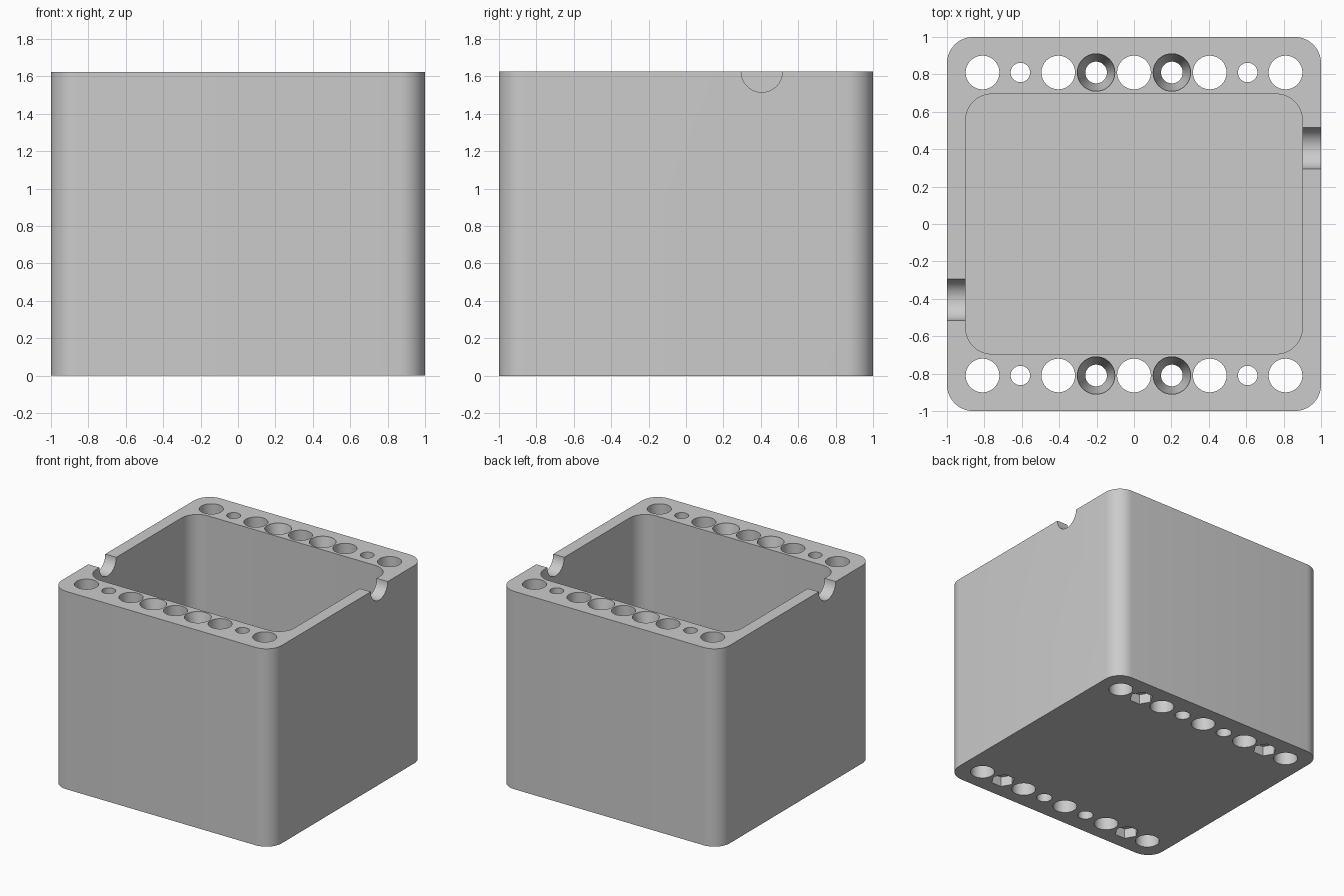
import bpy, bmesh, math
from mathutils import Matrix, Vector

if "Cube" in bpy.data.objects:
    bpy.data.objects.remove(bpy.data.objects["Cube"], do_unlink=True)

HEIGHT = 1.625
ROW_Y = 0.81
PITCH = 0.2025


def rounded_rect(hx, hy, r, z, steps=10):
    """Ring of points around a rectangle with round corners."""
    ring = []
    for k, (sx, sy) in enumerate([(1, 1), (-1, 1), (-1, -1), (1, -1)]):
        for i in range(steps + 1):
            a = math.pi / 2 * (k + i / steps)
            ring.append(Vector((sx * (hx - r) + r * math.cos(a),
                                sy * (hy - r) + r * math.sin(a), z)))
    return ring


def circle(x, y, r, z, sides=48):
    return [Vector((x + r * math.cos(math.tau * i / sides),
                    y + r * math.sin(math.tau * i / sides), z)) for i in range(sides)]


def loft(bm, rings):
    """Closed solid through a stack of rings, lowest first."""
    loops = [[bm.verts.new(p) for p in ring] for ring in rings]
    n = len(loops[0])
    for low, high in zip(loops, loops[1:]):
        for i in range(n):
            j = (i + 1) % n
            bm.faces.new((low[i], low[j], high[j], high[i]))
    bm.faces.new(loops[0][::-1])
    bm.faces.new(loops[-1])


def make_object(name, bm):
    mesh = bpy.data.meshes.new(name)
    bmesh.ops.recalc_face_normals(bm, faces=bm.faces[:])
    bm.to_mesh(mesh)
    bm.free()
    ob = bpy.data.objects.new(name, mesh)
    bpy.context.collection.objects.link(ob)
    return ob


# Outer block
bm = bmesh.new()
loft(bm, [rounded_rect(1, 1, 0.14, 0), rounded_rect(1, 1, 0.14, HEIGHT)])
box = make_object("open_box", bm)

# Inner cavity
bm = bmesh.new()
loft(bm, [rounded_rect(0.9, 0.695, 0.14, 0.1), rounded_rect(0.9, 0.695, 0.14, HEIGHT + 0.1)])
cavity = make_object("cavity_cutter", bm)

# Vertical bores: wide, narrow and countersunk
bores = bmesh.new()
pockets = bmesh.new()
for y in (-ROW_Y, ROW_Y):
    for i in range(-4, 5):
        x = i * PITCH
        if i % 2 == 0:
            profile = [(0.09, -0.1), (0.09, HEIGHT + 0.1)]
        elif abs(i) == 3:
            profile = [(0.052, -0.1), (0.052, HEIGHT + 0.1)]
        else:
            profile = [(0.058, -0.1), (0.058, HEIGHT - 0.1), (0.1, HEIGHT - 0.01),
                       (0.1, HEIGHT + 0.1)]
        loft(bores, [circle(x, y, r, z) for r, z in profile])
        # Hexagonal nut pockets in the underside
        if abs(i) == 3:
            loft(pockets, [circle(x, y, 0.09, z, 6) for z in (-0.1, 0.08)])
bore_cutter = make_object("bore_cutter", bores)
pocket_cutter = make_object("nut_pocket_cutter", pockets)

# Half-round cable notches in the two side walls
bm = bmesh.new()
for s in (-1, 1):
    place = Matrix.Translation((s, s * 0.405, HEIGHT)) @ Matrix.Rotation(math.pi / 2, 4, "Y")
    bmesh.ops.create_cone(bm, cap_ends=True, segments=48, radius1=0.11, radius2=0.11,
                          depth=0.3, matrix=place)
notch_cutter = make_object("notch_cutter", bm)

# Cut everything out of the block
bpy.ops.object.select_all(action="DESELECT")
bpy.context.view_layer.objects.active = box
box.select_set(True)
for cutter in (cavity, bore_cutter, pocket_cutter, notch_cutter):
    cutter.hide_render = True
    mod = box.modifiers.new("cut", "BOOLEAN")
    mod.operation = "DIFFERENCE"
    mod.solver = "EXACT"
    mod.object = cutter
    bpy.ops.object.modifier_apply(modifier=mod.name)
    bpy.data.objects.remove(cutter, do_unlink=True)

# Plain grey material
grey = bpy.data.materials.new("light grey")
grey.use_nodes = True
colour = (0.6, 0.6, 0.6, 1)
grey.diffuse_color = colour
grey.node_tree.nodes["Principled BSDF"].inputs["Base Color"].default_value = colour
box.data.materials.clear()
box.data.materials.append(grey)
for face in box.data.polygons:
    face.material_index = 0

bpy.ops.object.shade_smooth_by_angle(angle=math.radians(30))
